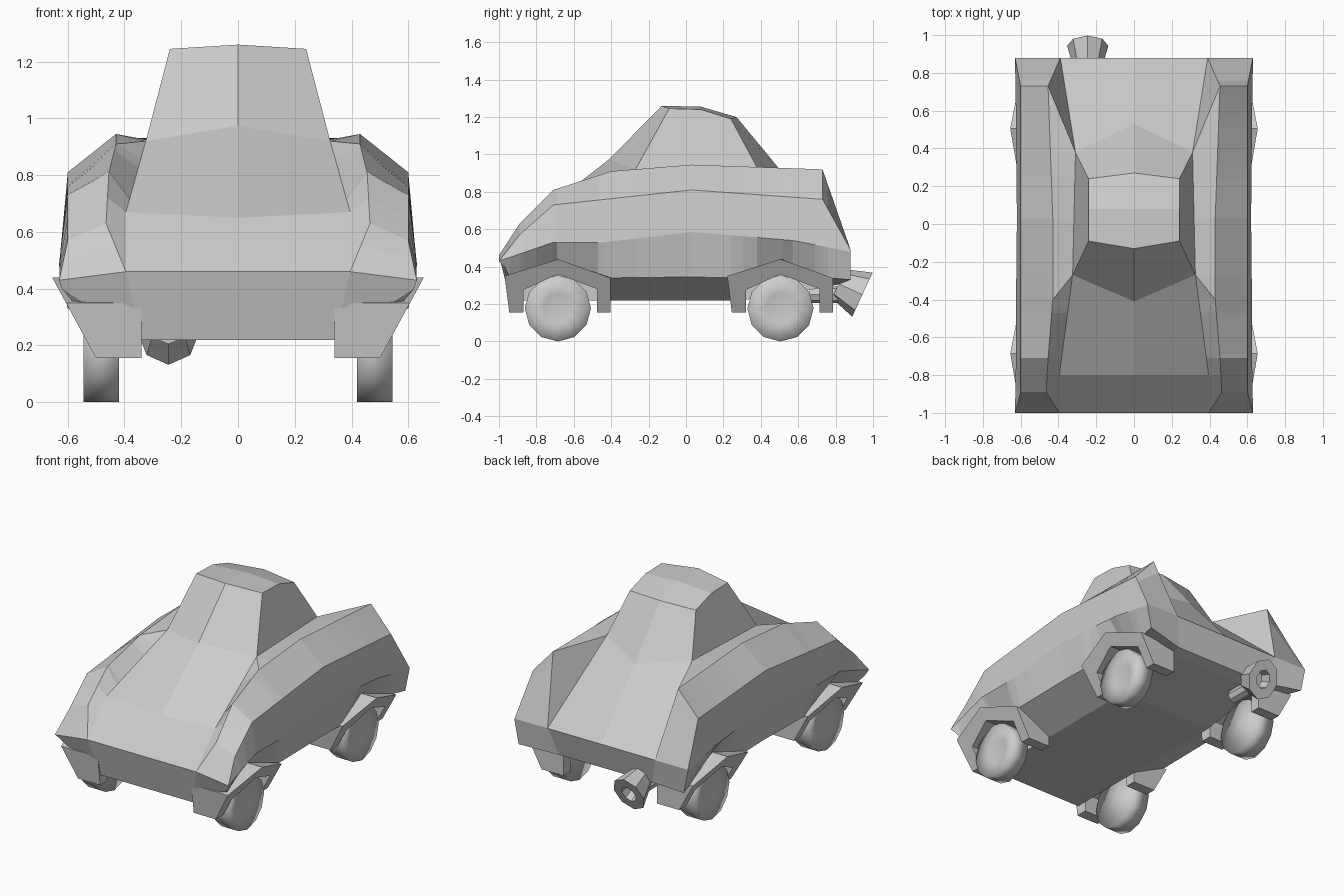
import bpy, bmesh, math
from mathutils import Vector, Matrix

if "Cube" in bpy.data.objects:
    bpy.data.objects.remove(bpy.data.objects["Cube"])


def finish(bm, name, smooth=False):
    bmesh.ops.remove_doubles(bm, verts=bm.verts, dist=0.0005)
    bmesh.ops.dissolve_degenerate(bm, edges=bm.edges, dist=0.0005)
    bmesh.ops.recalc_face_normals(bm, faces=bm.faces)
    for f in bm.faces:
        f.smooth = smooth
    me = bpy.data.meshes.new(name)
    bm.to_mesh(me)
    bm.free()
    ob = bpy.data.objects.new(name, me)
    bpy.context.collection.objects.link(ob)
    return ob


def add_face(bm, pts, mirror=True):
    uniq = []
    for p in pts:
        p = Vector(p)
        if all((p - q).length > 1e-4 for q in uniq):
            uniq.append(p)
    if len(uniq) < 3:
        return
    for s in ((1, -1) if mirror else (1,)):
        bm.faces.new([bm.verts.new((p.x * s, p.y, p.z)) for p in uniq])


def sample(line, y):
    for p, q in zip(line, line[1:]):
        if p[0] <= y <= q[0]:
            t = (y - p[0]) / (q[0] - p[0])
            return [p[i] + (q[i] - p[i]) * t for i in (1, 2)]


# Lengthwise body lines, each point is (y, x, z)
hood_edge = [(-1, .395, .46), (-.8, .395, .67), (-.27, .325, .92),
             (.38, .31, .93), (.88, .39, .49)]
ridge = [(-1, .395, .46), (-.89, .465, .63), (-.71, .455, .81), (-.4, .43, .91),
         (.03, .43, .945), (.73, .455, .92), (.88, .39, .49)]
# shelf between cabin foot and fender ridge
shelf = ridge[:4] + hood_edge[2:4] + ridge[5:]
crease = [(-1, .63, .43), (-.89, .6, .57), (-.71, .6, .73), (.03, .6, .81),
          (.73, .6, .76), (.88, .63, .49)]
belt = [(-1, .63, .43), (-.71, .625, .53), (-.44, .625, .53), (.03, .62, .585),
        (.57, .625, .54), (.88, .63, .48)]
sill = [(-1, .62, .4), (-.94, .57, .34), (-.69, .54, .44), (-.4, .58, .34),
        (.03, .58, .345), (.24, .58, .34), (.51, .54, .44), (.76, .57, .34), (.88, .6, .33)]
floor = [(-1, .34, .22), (.3, .34, .22), (.88, .34, .31)]
well = [(-1, .34, .22), (-.88, .34, .22), (-.87, .34, .37), (-.47, .34, .37), (-.46, .34, .22),
        (.3, .34, .22), (.31, .34, .37), (.69, .34, .37), (.7, .34, .283), (.88, .34, .31)]
lines = [hood_edge, shelf, ridge, crease, belt, sill, well, floor,
         [(p[0], 0, p[2]) for p in floor]]


def station(y):
    pts = []
    for i, ln in enumerate(lines):
        x, z = sample(ln, y)
        # the floor stops short of the bumpers
        yy = min(max(y, -.94), .83) if i >= 6 else (max(y, -.97) if i == 5 else y)
        pts.append((x, yy, z))
    return pts


# Body: fender sides and floor
bm = bmesh.new()
ys = sorted({p[0] for ln in lines for p in ln})
secs = [station(y) for y in ys]
for s, t in zip(secs, secs[1:]):
    for i in range(len(lines) - 1):
        add_face(bm, (s[i], s[i + 1], t[i + 1], t[i]))

# Hood, windscreen, roof, rear window and trunk: (edge x, y, z, centre y, z)
rows = [(.395, -1, .46, -1, .46), (.395, -.8, .67, -.8, .65), (.325, -.27, .92, -.41, .975),
        (.24, -.09, 1.245, -.13, 1.26), (.24, .08, 1.24, .08, 1.255),
        (.24, .24, 1.19, .27, 1.2), (.31, .38, .93, .53, .885), (.39, .88, .49, .88, .49)]
for r, q in zip(rows, rows[1:]):
    add_face(bm, (r[:3], (0, r[3], r[4]), (0, q[3], q[4]), q[:3]))
add_face(bm, [r[:3] for r in rows[2:7]])          # cabin side

# Front and rear end panels
for s, r in ((secs[0], rows[0]), (secs[-1], rows[-1])):
    add_face(bm, [(0, r[3], r[4]), s[0], s[7], s[8]])
    add_face(bm, [s[0], s[3], s[4], s[5], s[7]])
finish(bm, "car_body")

# Wheel arch flares, wheels
outer = [(-.26, .155), (-.285, .35), (0, .44), (.28, .34), (.28, .155)]
inner = [(-.185, .155), (-.185, .275), (0, .36), (.21, .28), (.21, .155)]


def flare_x(z):
    return .5 + (z - .155) * .155 / .285


def make_flare(name, side, cy):
    bm = bmesh.new()

    def pt(p, out):
        return (side * (flare_x(p[1]) if out else .34), cy + p[0], p[1])
    for i in range(4):
        a, b, c, d = outer[i], outer[i + 1], inner[i + 1], inner[i]
        for o in (True, False):
            add_face(bm, [pt(p, o) for p in (a, b, c, d)], False)
        for p, q in ((a, b), (c, d)):
            add_face(bm, [pt(p, True), pt(q, True), pt(q, False), pt(p, False)], False)
    for i in (0, 4):
        add_face(bm, [pt(outer[i], True), pt(inner[i], True),
                      pt(inner[i], False), pt(outer[i], False)], False)
    finish(bm, name)


def lathe(name, profile, n, matrix, smooth=False):
    """Spin (distance along axis, radius) points around local z."""
    bm = bmesh.new()
    rings = [[(r * math.cos(k * 2 * math.pi / n), r * math.sin(k * 2 * math.pi / n), h)
              for k in range(n)] for h, r in profile]
    for a, b in zip(rings, rings[1:]):
        for k in range(n):
            j = (k + 1) % n
            add_face(bm, (a[k], a[j], b[j], b[k]), False)
    add_face(bm, rings[0], False)
    add_face(bm, rings[-1], False)
    bm.transform(matrix)
    finish(bm, name, smooth)


for end, cy in (("front", -.685), ("rear", .505)):
    for side, label in ((1, "right"), (-1, "left")):
        make_flare(f"{end}_{label}_wheel_arch", side, cy)
        # wheel with shallow dished hub
        m = Matrix.Translation((side * .42, cy, .177)) @ Matrix.Rotation(side * math.pi / 2, 4, 'Y')
        lathe(f"{end}_{label}_wheel", [(0, .177), (.125, .177), (.1, .08)], 12, m, True)

# Exhaust: flared hollow tip tilted downward, and feed pipe
axis = Vector((0, .91, -.42)).normalized()
m = (Matrix.Translation((-.245, .943, .25)) @ axis.to_track_quat('Z', 'Y').to_matrix().to_4x4()
     @ Matrix.Diagonal((.84, 1, 1, 1)))
lathe("exhaust_tip", [(-.14, .085), (0, .13), (0, .06), (-.08, .055)], 8, m)
m = Matrix.Translation((-.245, .66, .25)) @ Matrix.Rotation(-math.pi / 2, 4, 'X')
lathe("exhaust_pipe", [(0, .045), (.2, .045)], 8, m)
